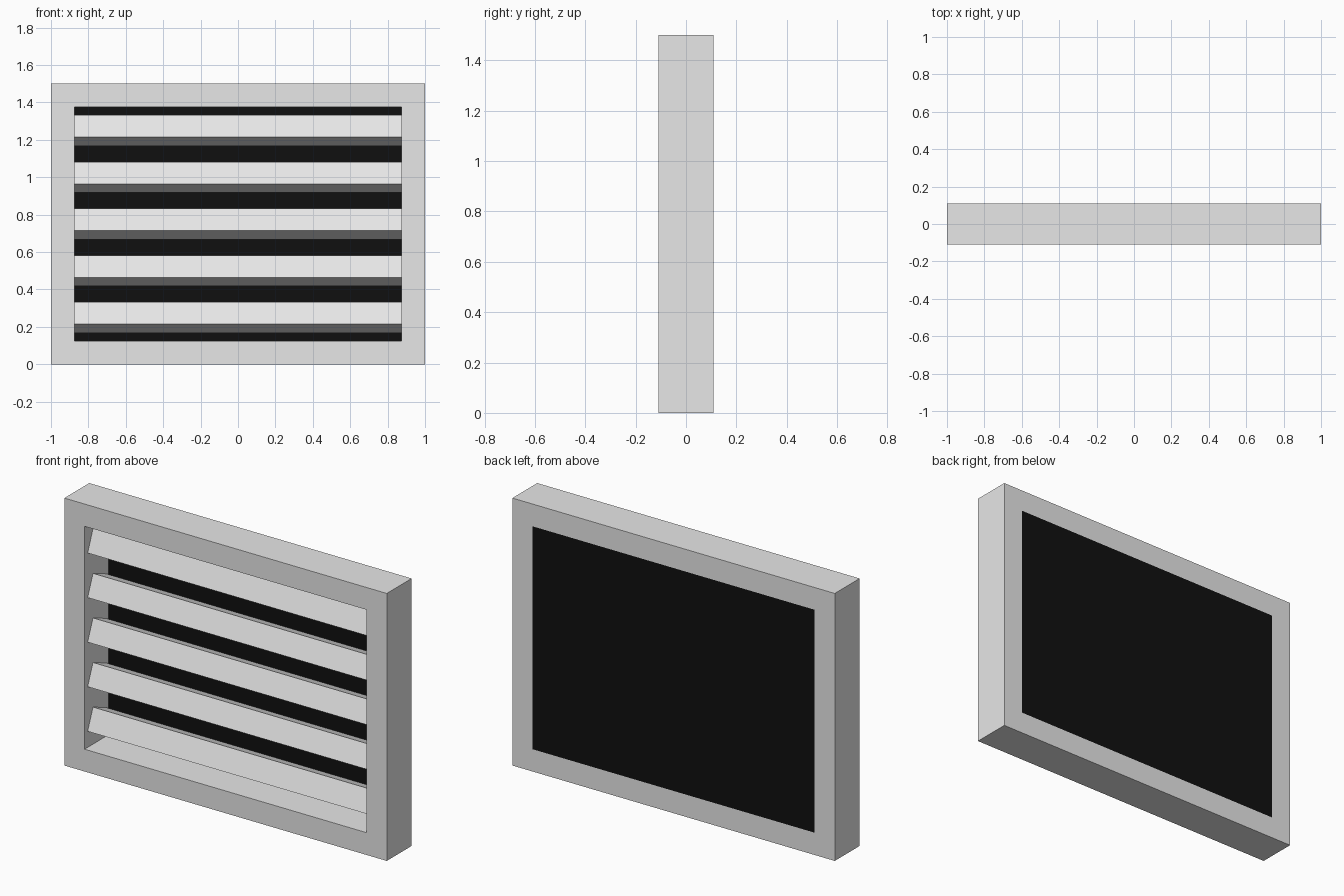
import bpy
import math

cube = bpy.data.objects.get("Cube")
if cube:
    bpy.data.objects.remove(cube, do_unlink=True)

WIDTH, DEPTH, HEIGHT = 2.0, 0.22, 1.5
BORDER = 0.125
SLAT = 0.127
OPENING = WIDTH - 2 * BORDER


def make_material(name, value):
    mat = bpy.data.materials.new(name)
    mat.use_nodes = True
    colour = (value, value, value, 1)
    mat.diffuse_color = colour
    mat.node_tree.nodes["Principled BSDF"].inputs["Base Color"].default_value = colour
    return mat


def make_object(name, verts, faces, mat):
    mesh = bpy.data.meshes.new(name)
    mesh.from_pydata(verts, [], faces)
    mesh.materials.append(mat)
    obj = bpy.data.objects.new(name, mesh)
    bpy.context.collection.objects.link(obj)
    return obj


def make_box(name, size, centre, mat, tilt=0):
    bpy.ops.mesh.primitive_cube_add(size=1, location=centre, rotation=(tilt, 0, 0))
    obj = bpy.context.object
    obj.name = name
    obj.scale = size
    obj.data.materials.append(mat)
    return obj


grey = make_material("light grey metal", 0.8)
black = make_material("black backing", 0.005)


# Rectangular frame: outer and inner loops, front and back
def loop(inset, y):
    x = WIDTH / 2 - inset
    return [(-x, y, inset), (x, y, inset),
            (x, y, HEIGHT - inset), (-x, y, HEIGHT - inset)]


front, back = -DEPTH / 2, DEPTH / 2
loops = [loop(0, front), loop(BORDER, front), loop(BORDER, back), loop(0, back)]
verts = [v for ring in loops for v in ring]
faces = []
for r in range(4):
    a, b = r * 4, (r + 1) % 4 * 4
    for i in range(4):
        j = (i + 1) % 4
        faces.append((a + i, a + j, b + j, b + i))
make_object("frame", verts, faces, grey)

# Black panel closing the back of the opening
panel = 0.006
make_box("back_panel", (OPENING, panel, HEIGHT - 2 * BORDER),
         (0, back - panel / 2, HEIGHT / 2), black)

# Five tilted louvre slats, top edges leaning back
for n in range(5):
    make_box(f"slat_{n + 1}", (OPENING, SLAT, SLAT),
             (0, 0, 0.25 * (n + 1)), grey, tilt=-math.radians(22))
